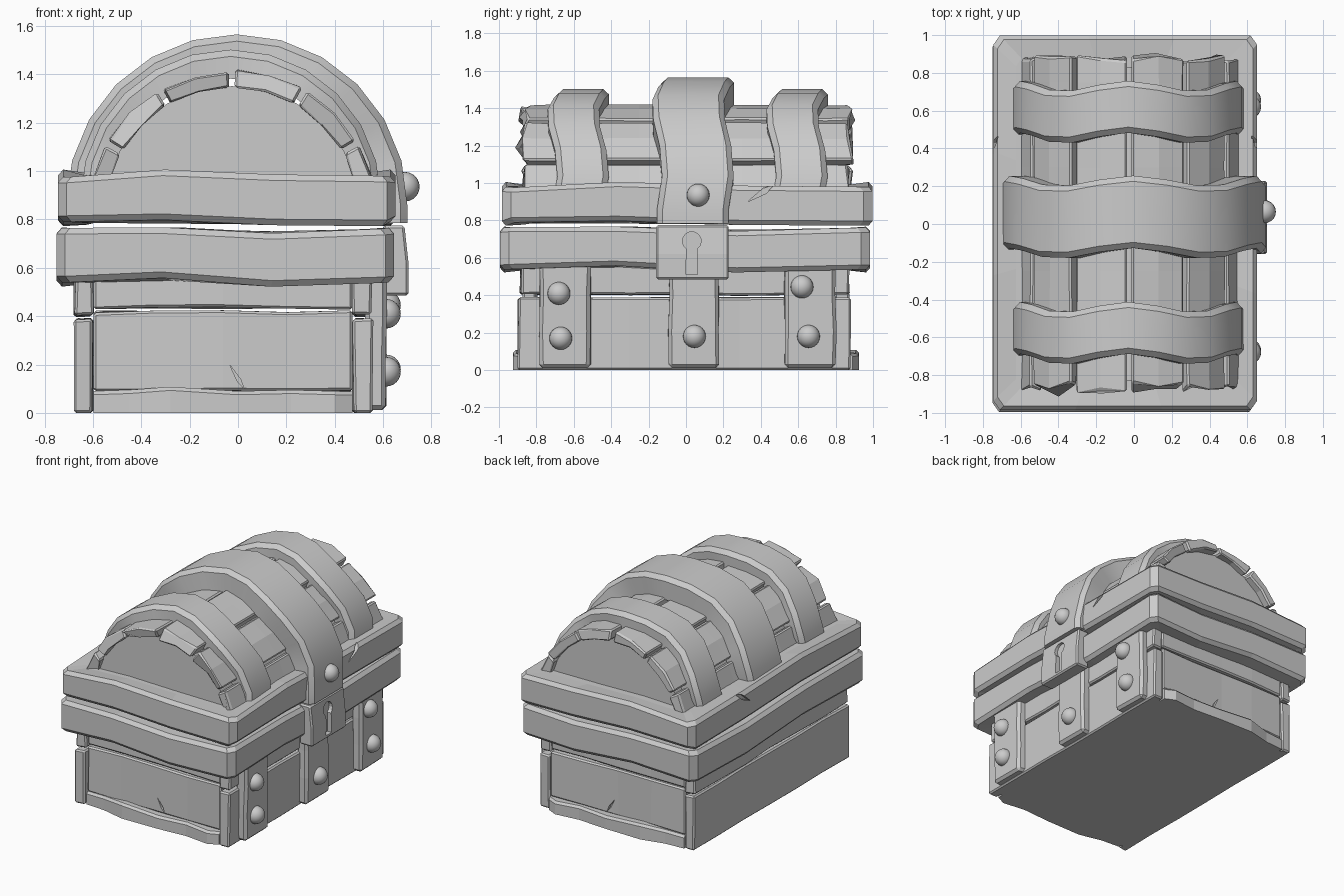
import bpy, bmesh, math, random
from mathutils import Vector

if "Cube" in bpy.data.objects:
    bpy.data.objects.remove(bpy.data.objects["Cube"])

random.seed(7)
CX, CZ = -0.025, 0.816          # centre of the lid's arch


def loft(name, rings, bevel=0.0, smooth=False):
    """Closed solid skinned over a row of equal point rings."""
    bm = bmesh.new()
    vr = [[bm.verts.new(p) for p in r] for r in rings]
    n = len(rings[0])
    for a, b in zip(vr, vr[1:]):
        for i in range(n):
            j = (i + 1) % n
            bm.faces.new((a[i], a[j], b[j], b[i]))
    bm.faces.new(vr[0])
    bm.faces.new(vr[-1])
    bmesh.ops.recalc_face_normals(bm, faces=bm.faces)
    me = bpy.data.meshes.new(name)
    bm.to_mesh(me)
    bm.free()
    ob = bpy.data.objects.new(name, me)
    bpy.context.collection.objects.link(ob)
    if smooth:
        me.shade_smooth()
        me.set_sharp_from_angle(angle=math.radians(28))
    if bevel:
        m = ob.modifiers.new("worn_edges", 'BEVEL')
        m.width, m.segments, m.limit_method = bevel, 1, 'ANGLE'
        m.angle_limit = math.radians(50)
    return ob


def plank(name, axis, lo, hi, cuts=4, wob=0.008, ends=0.0, bevel=0.01):
    """Box along an axis with uneven edges and rough ends."""
    u, v = [i for i in range(3) if i != axis]
    rings = []
    for k in range(cuts + 1):
        ring = []
        for a, b in ((lo, lo), (hi, lo), (hi, hi), (lo, hi)):
            p = [0, 0, 0]
            p[axis] = lo[axis] + (hi[axis] - lo[axis]) * k / cuts
            if k in (0, cuts):
                p[axis] += random.uniform(-ends, ends)
            p[u] = a[u] + random.uniform(-wob, wob)
            p[v] = b[v] + random.uniform(-wob, wob)
            if lo[2] < 0.01 and (a if u == 2 else b if v == 2 else lo) is lo:
                p[2] = max(0.0, lo[2])
            ring.append(p)
        rings.append(ring)
    return loft(name, rings, bevel)


def cut(target, cutter):
    cutter.hide_render = True
    cutter.display_type = 'WIRE'
    m = target.modifiers.new("notch", 'BOOLEAN')
    m.operation, m.object, m.solver = 'DIFFERENCE', cutter, 'EXACT'


def crack(target, axis, a, b, d0, d1, w=0.014):
    """Thin diamond notch from a to b, cut between depths d0 and d1."""
    a, b = Vector(a), Vector(b)
    n = Vector((-(b - a).y, (b - a).x)).normalized() * w
    mid = a.lerp(b, 0.65)
    rings = []
    for d in (d0, d1):
        ring = []
        for p in (a, mid + n, b, mid - n):
            q = [p.x, p.y]
            q.insert(axis, d)
            ring.append(q)
        rings.append(ring)
    cut(target, loft("crack_cutter", rings))


# Body core
plank("body_core", 2, (-0.62, -0.85, 0.0), (0.50, 0.85, 0.9), 1, 0, 0, 0)

# Long side planks, two per side
for s, x0, x1 in (("left", -0.675, -0.60), ("right", 0.475, 0.555)):
    plank(s + "_lower_plank", 1, (x0, -0.895, 0.0), (x1, 0.875, 0.388), 6, 0.005, 0.008)
    plank(s + "_upper_plank", 1, (x0, -0.885, 0.402), (x1, 0.87, 0.6), 6, 0.006, 0.008)

# End planks, with a bulging base board
for s, f in (("front", -1), ("back", 1)):
    o = sorted((f * 0.80, f * 0.868))
    mid = plank(s + "_middle_plank", 0, (-0.597, o[0], 0.09), (0.473, o[1], 0.418), 4, 0.007)
    crack(mid, 1, (-0.035, 0.20), (0.025, 0.10), f * 0.84, f * 0.9, 0.008)
    plank(s + "_upper_end_plank", 0, (-0.597, o[0], 0.432), (0.473, o[1], 0.6), 4, 0.006)
    rings = []
    for x, y, z in ((-0.597, .875, .09), (-0.45, .885, .095), (-0.28, .925, .108),
                    (0.0, .92, .09), (0.22, .905, .095), (0.40, .925, .09), (0.473, .89, .088)):
        rings.append([(x, f * 0.8, 0), (x, f * y, 0), (x, f * y, z - 0.015), (x, f * (y - 0.015), z), (x, f * 0.8, z)])
    loft(s + "_base_board", rings)


def rim(name, x0, x1, y0, y1, z0, z1, wave_lo, wave_hi):
    """Thick overhanging rim with wavy top and bottom edges."""
    ts = (0.025, 0.31, 0.64, 0.975)
    corners = [Vector((x0, y0)), Vector((x1, y0)), Vector((x1, y1)), Vector((x0, y1))]
    pts, lo, hi = [], [], []
    for i in range(4):
        a, b = corners[i], corners[(i + 1) % 4]
        for k, t in enumerate(ts):
            pts.append(a.lerp(b, t))
            k = k if i < 2 else 3 - k
            lo.append(wave_lo[k])
            hi.append(wave_hi[k])
    c = Vector(((x0 + x1) / 2, (y0 + y1) / 2))

    def ring(inset, z, wave, amt=1):
        out = []
        for p, w in zip(pts, wave):
            d = p - c
            q = c + Vector((d.x * (1 - inset / ((x1 - x0) / 2)), d.y * (1 - inset / ((y1 - y0) / 2))))
            out.append((q.x, q.y, z + w * amt))
        return out
    return loft(name, [ring(0.12, z0, lo, 0.4), ring(0.022, z0, lo), ring(0, z0 + 0.025, lo),
                       ring(0, z1 - 0.025, hi), ring(0.022, z1, hi), ring(0.12, z1, hi, 0.4)])


rim("body_rim", -0.75, 0.645, -0.995, 0.985, 0.54, 0.755,
    (0.0, 0.018, -0.018, -0.003), (0.01, 0.012, -0.012, 0.006))
lid_rim = rim("lid_rim", -0.745, 0.652, -0.985, 0.998, 0.782, 0.982,
              (0.008, 0.016, -0.006, -0.01), (-0.006, 0.024, 0.004, -0.002))
for x in (-0.75, 0.652):
    crack(lid_rim, 0, (0.33, 0.90), (0.47, 0.99), x - 0.03, x + 0.03, 0.016)

# Lid: half-round core and six curved planks
arc = [math.radians(a) for a in range(0, 181, 15)]
loft("lid_core", [[(CX + 0.535 * math.cos(a), y, CZ + 0.535 * math.sin(a)) for a in arc] for y in (-0.83, 0.83)])
for i in range(6):
    angs = [math.radians(30 * i + d) for d in (1.2, 15, 28.8)]
    lift = random.uniform(-0.006, 0.008)
    prof = [(a, 0.53) for a in angs] + [(a, 0.598 + lift) for a in reversed(angs)]
    rings = []
    for y, j in ((-0.87, 0.035), (-0.72, 0), (-0.25, 0), (0.3, 0), (0.75, 0), (0.88, 0.02)):
        ring = []
        for a, r in prof:
            r += random.uniform(-0.005, 0.005)
            ring.append((CX + r * math.cos(a), y + random.uniform(-j, j), CZ + r * math.sin(a)))
        rings.append(ring)
    loft(f"lid_plank_{i + 1}", rings, 0.01)


def band(name, cx, cz, r, thick, y0, y1, drop):
    """Arched metal strap with chamfered, hammered edges."""
    rings = []
    for k in range(-1, 13):
        a = math.radians(15 * max(k, 0))
        w = 0.028 * math.cos(5 * (a - math.pi / 2))
        ring = []
        for dr, y in ((-thick, y0), (-0.028, y0), (0, y0 + 0.03), (0, y1 - 0.03), (-0.028, y1), (-thick, y1)):
            z = cz + (r + dr) * math.sin(a)
            ring.append((cx + (r + dr) * math.cos(a), y + w, drop if k < 0 else z))
        rings.append(ring)
    return loft(name, rings, smooth=True)


band("middle_band", -0.005, 0.86, 0.705, 0.16, -0.155, 0.228, 0.785)
band("front_band", -0.03, 0.88, 0.622, 0.12, -0.715, -0.44, 0.82)
band("back_band", -0.03, 0.88, 0.622, 0.12, 0.455, 0.73, 0.82)

# Metal straps on the body
for n, y0, y1 in (("front", -0.785, -0.51), ("middle", -0.09, 0.175), ("back", 0.525, 0.8)):
    plank(n + "_body_strap", 2, (0.53, y0, 0.012), (0.612, y1, 0.6), 3, 0.006, 0, 0.018)

# Lock plate with keyhole
prof = ((0.60, 0.485), (0.705, 0.485), (0.705, 0.62), (0.688, 0.775), (0.60, 0.775))
lock = loft("lock_plate", [[(x, y, z) for x, z in prof] for y in (-0.16, 0.228)], 0.01)
hole = []
for x in (0.672, 0.75):
    ring = [(x, 0.0, 0.51), (x, 0.062, 0.51)]
    for k in range(13):
        a = math.radians(-55 + 290 * k / 12)
        ring.append((x, 0.031 + 0.05 * math.cos(a), 0.69 + 0.05 * math.sin(a)))
    hole.append(ring)
cut(lock, loft("keyhole_cutter", hole))

# Rivets
for i, (x, y, z) in enumerate(((0.612, -0.68, 0.41), (0.612, -0.67, 0.17), (0.612, 0.045, 0.18),
                               (0.612, 0.62, 0.445), (0.612, 0.655, 0.18), (0.69, 0.065, 0.935))):
    bpy.ops.mesh.primitive_uv_sphere_add(segments=20, ring_count=12, radius=0.061, location=(x, y, z))
    bpy.context.object.name = f"rivet_{i + 1}"
    bpy.ops.object.shade_smooth()
